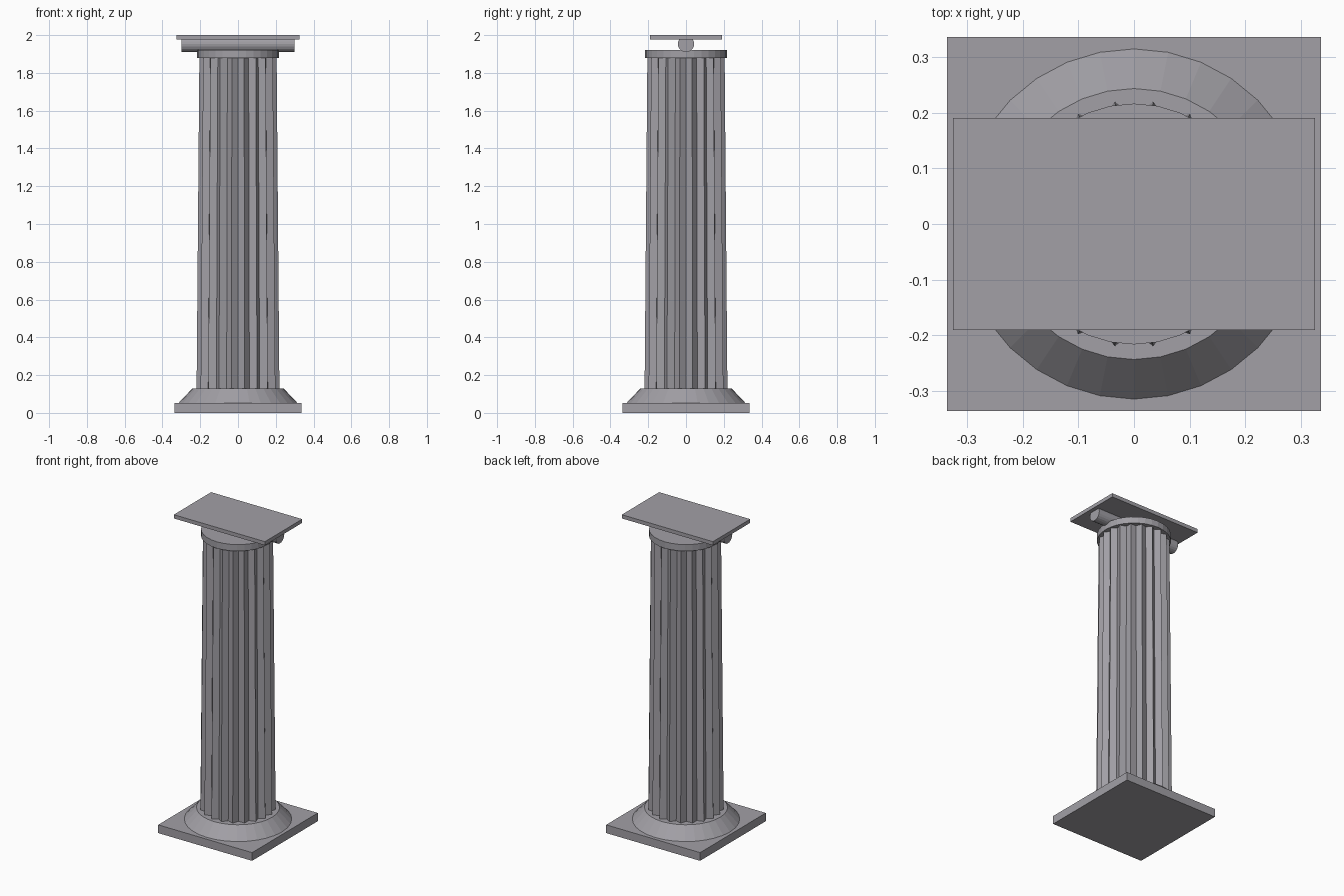
import bpy
import bmesh
import math

if "Cube" in bpy.data.objects:
    bpy.data.objects.remove(bpy.data.objects["Cube"])

stone = bpy.data.materials.new("grey_stone")
stone.diffuse_color = (0.36, 0.35, 0.38, 1)
stone.use_nodes = True
stone.node_tree.nodes["Principled BSDF"].inputs["Base Color"].default_value = stone.diffuse_color


def finish(name, bm):
    bmesh.ops.recalc_face_normals(bm, faces=bm.faces)
    me = bpy.data.meshes.new(name)
    bm.to_mesh(me)
    bm.free()
    me.materials.append(stone)
    ob = bpy.data.objects.new(name, me)
    bpy.context.collection.objects.link(ob)
    return ob


def slab(name, hx, hy, z0, z1):
    bm = bmesh.new()
    bmesh.ops.create_cube(bm, size=1)
    for v in bm.verts:
        v.co = (v.co.x * 2 * hx, v.co.y * 2 * hy, (z0 + z1) / 2 + v.co.z * (z1 - z0))
    return finish(name, bm)


def drum(name, sides, r0, r1, z0, z1):
    """Closed drum; r0 and r1 map an index to the lower and upper radius."""
    bm = bmesh.new()
    rings = []
    for r, z in ((r0, z0), (r1, z1)):
        ring = []
        for i in range(sides):
            a = 2 * math.pi * i / sides
            ring.append(bm.verts.new((r(i) * math.cos(a), r(i) * math.sin(a), z)))
        bm.faces.new(ring)
        rings.append(ring)
    for i in range(sides):
        j = (i + 1) % sides
        bm.faces.new((rings[0][i], rings[0][j], rings[1][j], rings[1][i]))
    return finish(name, bm)


# Square plinth and sloping round base
slab("plinth", 0.335, 0.335, 0, 0.053)
drum("base_ring", 32, lambda i: 0.315, lambda i: 0.243, 0.052, 0.128)

# Tapered shaft with twenty V-shaped flutes
drum("fluted_shaft", 40,
     lambda i: 0.222 if i % 2 else 0.195,
     lambda i: 0.207 if i % 2 else 0.182, 0.12, 1.885)

# Capital: neck disc, cross roll and flat top slab
drum("neck_disc", 32, lambda i: 0.216, lambda i: 0.216, 1.88, 1.922)
roll = drum("cross_roll", 20, lambda i: 0.043, lambda i: 0.043, -0.30, 0.30)
roll.rotation_euler = (0, math.pi / 2, 0)
roll.location = (0, 0, 1.953)
slab("top_slab", 0.325, 0.19, 1.976, 2.0)
